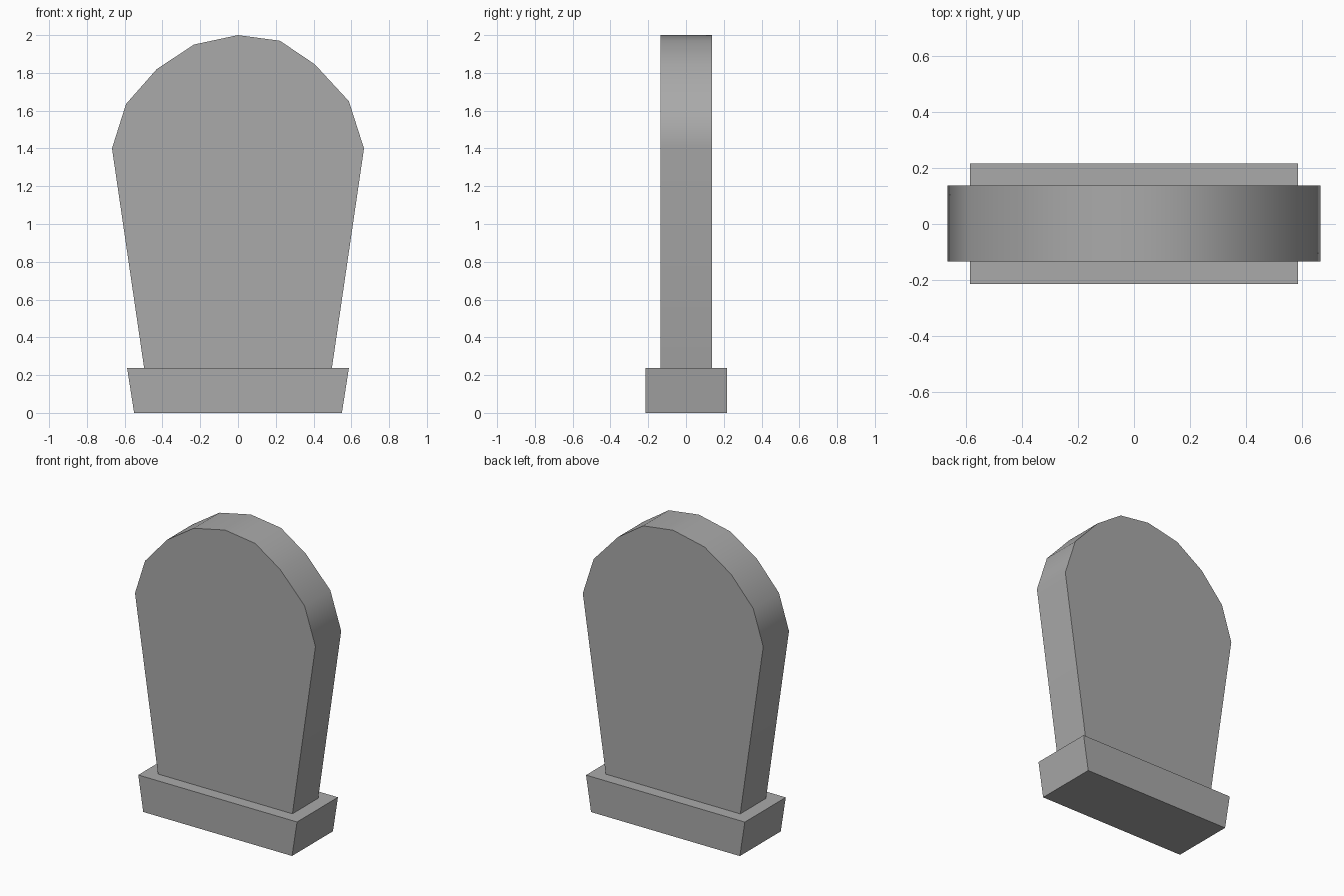
import bpy
import bmesh
from math import radians

if "Cube" in bpy.data.objects:
    bpy.data.objects.remove(bpy.data.objects["Cube"], do_unlink=True)

# Plain grey stone
stone = bpy.data.materials.new("grey stone")
stone.use_nodes = True
GREY = (0.4, 0.4, 0.4, 1)
stone.diffuse_color = GREY
stone.node_tree.nodes["Principled BSDF"].inputs["Base Color"].default_value = GREY


def extrude_profile(name, profile, front, back):
    """Extrude an outline in x and z from the front y to the back y."""
    bm = bmesh.new()
    face = bm.faces.new([bm.verts.new((x, front, z)) for x, z in profile])
    result = bmesh.ops.extrude_face_region(bm, geom=[face])
    moved = [v for v in result["geom"] if isinstance(v, bmesh.types.BMVert)]
    bmesh.ops.translate(bm, verts=moved, vec=(0, back - front, 0))
    # Keep the starting face as the front cap
    if not face.is_valid or face not in bm.faces[:]:
        bm.faces.new([v for v in bm.verts if v not in moved])
    bmesh.ops.recalc_face_normals(bm, faces=bm.faces[:])
    mesh = bpy.data.meshes.new(name)
    bm.to_mesh(mesh)
    bm.free()
    mesh.materials.append(stone)
    obj = bpy.data.objects.new(name, mesh)
    bpy.context.collection.objects.link(obj)
    return obj


# Flared foot block
extrude_profile("base_block", [(-0.55, 0), (0.55, 0), (0.587, 0.237), (-0.587, 0.237)],
                -0.215, 0.217)

# Upright slab: tapering sides and a slightly uneven hewn arch
slab = extrude_profile("headstone_slab", [
    (-0.497, 0.237), (0.497, 0.237), (0.667, 1.4), (0.587, 1.65), (0.407, 1.845),
    (0.222, 1.97), (0, 2), (-0.233, 1.95), (-0.43, 1.82), (-0.593, 1.635), (-0.667, 1.4),
], -0.135, 0.137)

# Smooth the rim while keeping the long sides and the caps flat
bpy.ops.object.select_all(action="DESELECT")
slab.select_set(True)
bpy.context.view_layer.objects.active = slab
bpy.ops.object.shade_smooth_by_angle(angle=radians(40))
weighted = slab.modifiers.new("even_rim", "WEIGHTED_NORMAL")
weighted.keep_sharp = True
